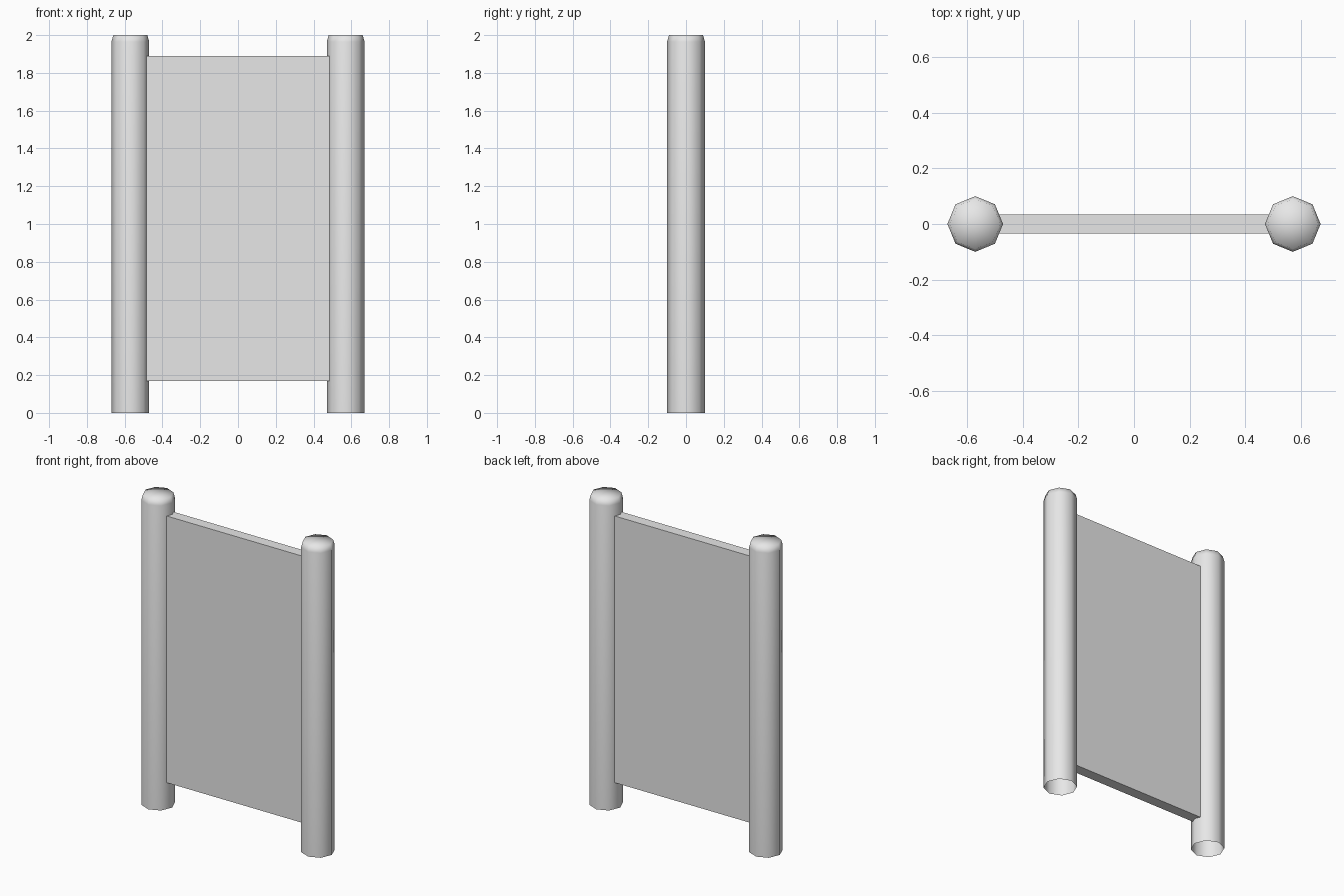
import bpy
import bmesh
from math import cos, sin, pi

cube = bpy.data.objects.get("Cube")
if cube:
    bpy.data.objects.remove(cube, do_unlink=True)

grey = bpy.data.materials.new("light_grey")
grey.use_nodes = True
grey.diffuse_color = (0.8, 0.8, 0.8, 1)
grey.node_tree.nodes["Principled BSDF"].inputs["Base Color"].default_value = (0.8, 0.8, 0.8, 1)

SIDES = 8
POST_X = 0.57
POST_PROFILE = [(0.1, 0), (0.1, 1.965), (0.09, 2.0)]  # radius, height


def add_object(name, bm):
    bmesh.ops.recalc_face_normals(bm, faces=bm.faces)
    mesh = bpy.data.meshes.new(name)
    bm.to_mesh(mesh)
    bm.free()
    mesh.materials.append(grey)
    obj = bpy.data.objects.new(name, mesh)
    bpy.context.collection.objects.link(obj)
    return obj


def make_post(name, x):
    """Eight-sided tube, open below, with a softened smooth-shaded top."""
    bm = bmesh.new()
    rings = []
    for r, z in POST_PROFILE:
        angles = [2 * pi * i / SIDES for i in range(SIDES)]
        rings.append([bm.verts.new((r * cos(a), r * sin(a), z)) for a in angles])
    tip = bm.verts.new((0, 0, POST_PROFILE[-1][1]))
    for i in range(SIDES):
        j = (i + 1) % SIDES
        for low, high in zip(rings, rings[1:]):
            bm.faces.new((low[i], low[j], high[j], high[i]))
        bm.faces.new((rings[-1][i], rings[-1][j], tip))
    for face in bm.faces:
        face.smooth = True
    add_object(name, bm).location.x = x


# Posts
make_post("left_post", POST_X)
make_post("right_post", -POST_X)

# Flat panel between the posts, its ends sunk into them
bm = bmesh.new()
bmesh.ops.create_cube(bm, size=1)
bmesh.ops.scale(bm, vec=(0.98, 0.07, 1.72), verts=bm.verts)
add_object("panel", bm).location.z = 1.03
